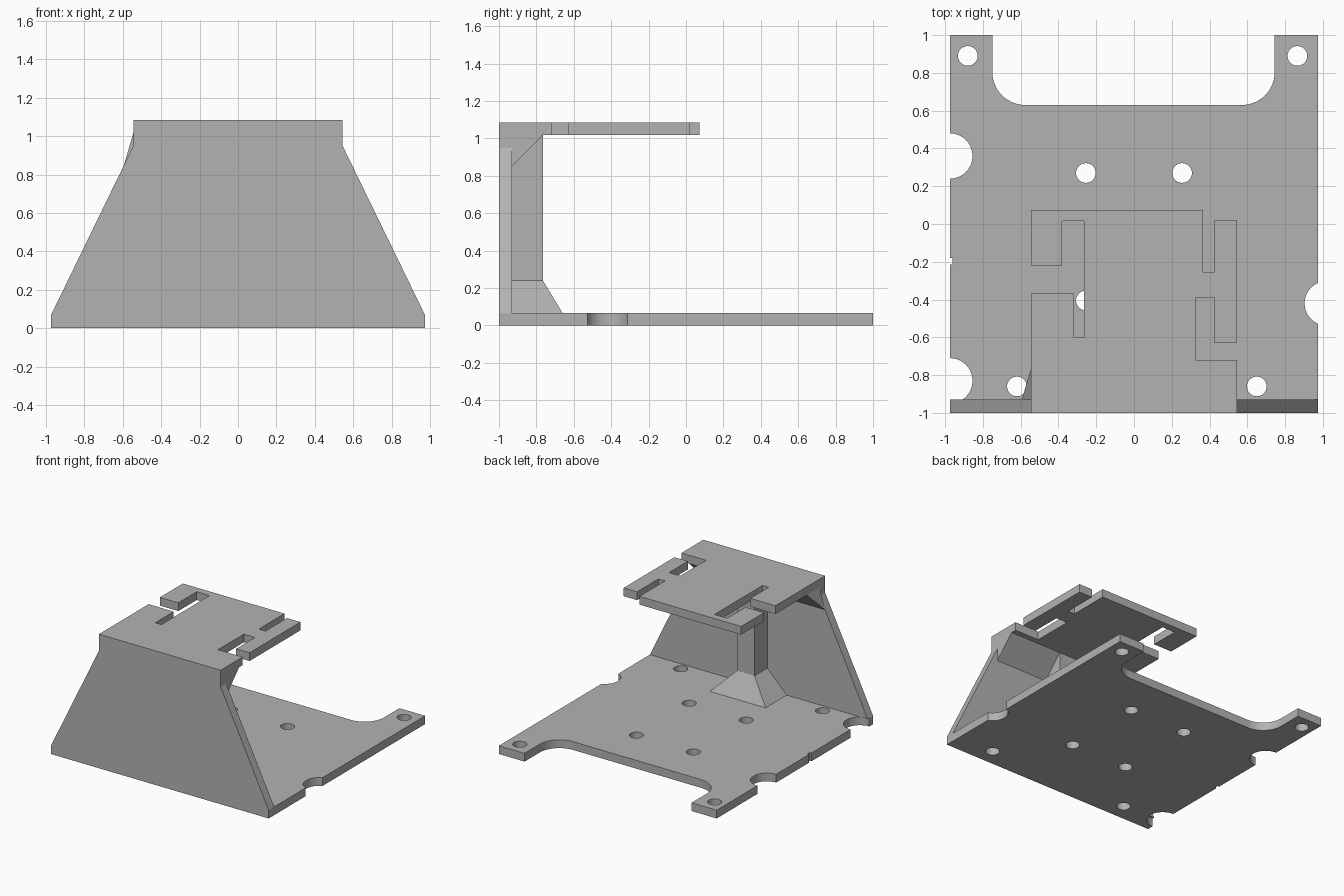
import bpy, bmesh, math
from mathutils import Vector

cube = bpy.data.objects.get("Cube")
if cube:
    bpy.data.objects.remove(cube, do_unlink=True)

grey = bpy.data.materials.new("plain_grey")
grey.use_nodes = True
colour = (0.45, 0.45, 0.45, 1)
grey.diffuse_color = colour
grey.node_tree.nodes["Principled BSDF"].inputs["Base Color"].default_value = colour

W = 0.975          # half width of the base
T = 0.067          # sheet thickness
TOP = 1.085        # top of the bracket
UNDER = TOP - T    # underside of the top plate
INNER = -0.93      # inner face of the front wall
RIB_Y = -0.765     # back face of the rib
NECK = 0.545       # half width of the top plate


def make_object(name, bm):
    bmesh.ops.recalc_face_normals(bm, faces=bm.faces)
    mesh = bpy.data.meshes.new(name)
    bm.to_mesh(mesh)
    bm.free()
    mesh.materials.append(grey)
    obj = bpy.data.objects.new(name, mesh)
    bpy.context.collection.objects.link(obj)
    return obj


def add_prism(bm, outline, start, depth):
    """Extrude a closed 3D outline along a vector."""
    face = bm.faces.new([bm.verts.new(Vector(p) + Vector(start)) for p in outline])
    extruded = bmesh.ops.extrude_face_region(bm, geom=[face], use_keep_orig=True)
    moved = [g for g in extruded["geom"] if isinstance(g, bmesh.types.BMVert)]
    bmesh.ops.translate(bm, verts=moved, vec=depth)


def prism(name, outline, depth):
    bm = bmesh.new()
    add_prism(bm, outline, (0, 0, 0), depth)
    return make_object(name, bm)


def hull(name, points):
    bm = bmesh.new()
    for p in points:
        bm.verts.new(p)
    bmesh.ops.convex_hull(bm, input=bm.verts[:])
    bmesh.ops.dissolve_limit(bm, angle_limit=0.01, verts=bm.verts[:], edges=bm.edges[:])
    return make_object(name, bm)


def arc(cx, cy, r, a0, a1, n):
    return [(cx + r * math.cos(math.radians(a0 + (a1 - a0) * i / n)),
             cy + r * math.sin(math.radians(a0 + (a1 - a0) * i / n)), 0) for i in range(n + 1)]


def rect(x0, x1, y0, y1, z=0):
    return [(x0, y0, z), (x1, y0, z), (x1, y1, z), (x0, y1, z)]


# Base plate
base = prism("base_plate", rect(-W, W, -1, 1), (0, 0, T))

# Cutters for the base: screw holes, edge scallops, small slot, wide rear bay
cut = bmesh.new()
holes = [(-0.88, 0.89), (0.865, 0.89), (-0.62, -0.86), (0.65, -0.86)]
holes += [(sx * 0.255, y) for sx in (-1, 1) for y in (0.27, -0.405)]
circles = [(x, y, 0.052) for x, y in holes]
circles += [(-W, 0.36, 0.12), (-W, -0.83, 0.12), (1.02, -0.42, 0.117)]
outlines = [arc(x, y, r, 0, 360, 40)[:-1] for x, y, r in circles]
outlines.append(rect(-W - 0.1, -W + 0.015, -0.215, -0.18))
R = 0.175
outlines.append([(0.745, 1.1, 0), (-0.75, 1.1, 0)]
                + arc(-0.75 + R, 0.63 + R, R, 180, 270, 14)
                + arc(0.745 - R, 0.63 + R, R, 270, 360, 14))
for outline in outlines:
    add_prism(cut, outline, (0, 0, -0.1), (0, 0, 0.3))
cutter = make_object("base_cutter", cut)
cutter.hide_render = True

mod = base.modifiers.new("cut_openings", 'BOOLEAN')
mod.operation = 'DIFFERENCE'
mod.solver = 'EXACT'
mod.object = cutter
bpy.ops.object.select_all(action='DESELECT')
bpy.context.view_layer.objects.active = base
base.select_set(True)
bpy.ops.object.modifier_apply(modifier=mod.name)
bpy.data.objects.remove(cutter, do_unlink=True)
bpy.ops.object.shade_smooth_by_angle()

# Tapered front wall
half = [(W, T), (NECK, 0.95), (NECK, TOP)]
wall = half + [(-x, z) for x, z in reversed(half)]
prism("front_wall", [(x, -1, z) for x, z in wall], (0, INNER + 1, 0))

# Top plate with hooked slots on both sides
plate = [(-NECK, INNER), (-NECK, -0.365), (-0.32, -0.365), (-0.32, -0.6), (-0.265, -0.6),
         (-0.265, 0.015), (-0.38, 0.015), (-0.38, -0.22), (-NECK, -0.22), (-NECK, 0.073),
         (0.365, 0.073), (0.365, -0.255), (0.425, -0.255), (0.425, 0.02), (NECK, 0.02),
         (NECK, -0.63), (0.425, -0.63), (0.425, -0.39), (0.325, -0.39), (0.325, -0.72),
         (NECK, -0.72), (NECK, INNER)]
prism("top_plate", [(x, y, UNDER) for x, y in plate], (0, 0, T))

# Upright rib behind the wall
RX = 0.078
prism("rear_rib", rect(-RX, RX, INNER, RIB_Y, 0.24), (0, 0, UNDER - 0.24))

# Flared foot of the rib
foot = []
for s in (-1, 1):
    foot += [(s * 0.25, INNER, T), (s * 0.25, -0.66, T), (s * 0.148, RIB_Y, 0.17),
             (s * RX, RIB_Y, 0.24), (s * RX, INNER, 0.24)]
hull("rib_foot", foot)

# Sloped gusset under the top plate, following the wall edge on one side
hull("top_gusset", [(NECK, INNER, 0.85), (NECK, INNER, UNDER), (NECK, RIB_Y, UNDER),
                    (-NECK, INNER, UNDER), (-NECK, RIB_Y, UNDER), (-NECK, -0.832, 0.95),
                    (-NECK, INNER, 0.95), (-0.594, INNER, 0.85)])
